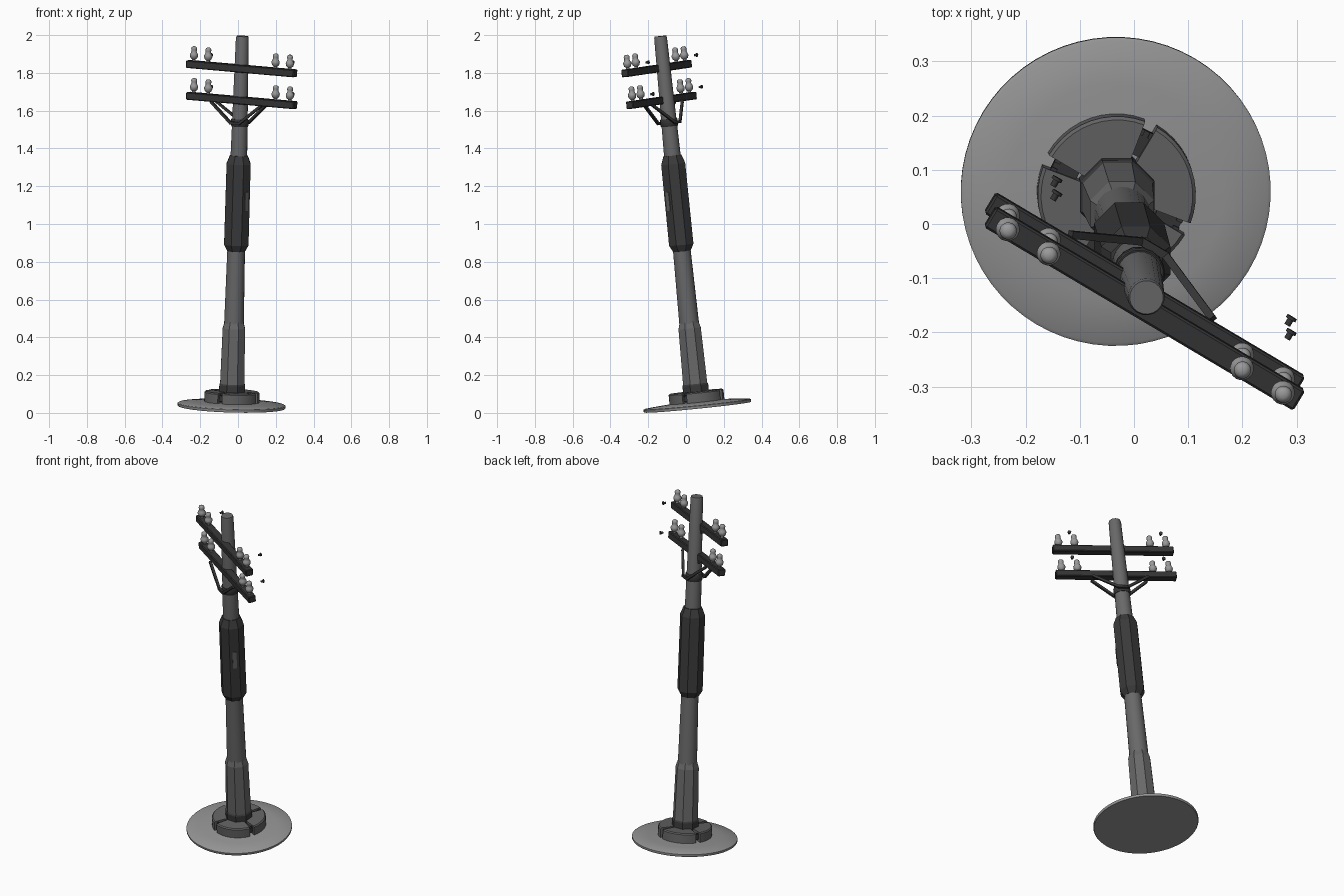
import bpy, bmesh, math
from mathutils import Matrix, Vector

if "Cube" in bpy.data.objects:
    bpy.data.objects.remove(bpy.data.objects["Cube"])

# Leaning frame: everything is built upright, then tilted together
W = Vector((0.029, -0.1, 1)).normalized()
U = Vector((0.857, -0.515, 0))
U = (U - W * U.dot(W)).normalized()
V = W.cross(U)
FRAME = Matrix((U, V, W)).transposed().to_4x4()
FRAME.translation = Vector((-0.034, 0.061, 0.03))


def mat(name, v):
    m = bpy.data.materials.new(name)
    m.diffuse_color = (v, v, v, 1)
    m.use_nodes = True
    m.node_tree.nodes["Principled BSDF"].inputs["Base Color"].default_value = m.diffuse_color
    return m


DISC = mat("pale grey ground", 0.30)
STONE = mat("mid grey concrete", 0.125)
POLE = mat("grey pole", 0.14)
DARK = mat("dark sleeve", 0.042)
ARM = mat("dark arm metal", 0.035)
GLASS = mat("light ceramic", 0.32)


def finish(bm, name, material, smooth=None):
    bmesh.ops.recalc_face_normals(bm, faces=bm.faces)
    me = bpy.data.meshes.new(name)
    bm.to_mesh(me)
    bm.free()
    me.materials.append(material)
    ob = bpy.data.objects.new(name, me)
    bpy.context.collection.objects.link(ob)
    ob.matrix_world = FRAME
    if smooth:
        bpy.ops.object.select_all(action='DESELECT')
        ob.select_set(True)
        bpy.context.view_layer.objects.active = ob
        bpy.ops.object.shade_smooth_by_angle(angle=math.radians(smooth))
    return ob


def lathe(name, profile, n, material, at=(0, 0, 0), turn=0, smooth=None, rot=None):
    """Turn (radius, height) points into a capped solid."""
    bm = bmesh.new()
    rings = []
    for r, z in profile:
        rings.append([bm.verts.new((r * math.cos(turn + 2 * math.pi * i / n),
                                    r * math.sin(turn + 2 * math.pi * i / n), z)) for i in range(n)])
    for a, b in zip(rings, rings[1:]):
        for i in range(n):
            j = (i + 1) % n
            bm.faces.new((a[i], a[j], b[j], b[i]))
    bm.faces.new(rings[0])
    bm.faces.new(rings[-1])
    if rot:
        bmesh.ops.transform(bm, matrix=rot, verts=bm.verts)
    bmesh.ops.translate(bm, vec=at, verts=bm.verts)
    return finish(bm, name, material, smooth)


def box(name, size, at, material, rot=None, bevel=0):
    bm = bmesh.new()
    bmesh.ops.create_cube(bm, size=1)
    bmesh.ops.scale(bm, vec=size, verts=bm.verts)
    if bevel:
        bmesh.ops.bevel(bm, geom=bm.edges[:], offset=bevel, segments=1, affect='EDGES')
    if rot:
        bmesh.ops.transform(bm, matrix=rot, verts=bm.verts)
    bmesh.ops.translate(bm, vec=at, verts=bm.verts)
    return finish(bm, name, material)


def bar(name, p, q, thick, material):
    p, q = Vector(p), Vector(q)
    rot = (q - p).to_track_quat('Z', 'Y').to_matrix().to_4x4()
    return box(name, (thick, thick, (q - p).length + thick * 0.6), (p + q) / 2, material, rot)


def wedge(name, a0, a1, section, material, steps=10):
    """Part of a ring with a closed cross-section."""
    bm = bmesh.new()
    rows = []
    for k in range(steps + 1):
        a = a0 + (a1 - a0) * k / steps
        rows.append([bm.verts.new((r * math.cos(a), r * math.sin(a), z)) for r, z in section])
    m = len(section)
    for a, b in zip(rows, rows[1:]):
        for i in range(m):
            bm.faces.new((a[i], a[(i + 1) % m], b[(i + 1) % m], b[i]))
    bm.faces.new(rows[0])
    bm.faces.new(rows[-1])
    return finish(bm, name, material, 30)


# Ground disc, slightly domed
lathe("ground_disc", [(0.283, 0), (0.286, 0.004), (0.286, 0.014), (0.28, 0.018), (0.2, 0.025),
                      (0.1, 0.032), (0.02, 0.034)], 64, DISC, smooth=40)

# Footing: four ring blocks with clamps in the gaps
for k in range(4):
    c = math.radians(5 + 90 * k)
    wedge("footing_block", c + 0.085, c + math.pi / 2 - 0.085,
          [(0.06, 0.02), (0.146, 0.02), (0.146, 0.078), (0.14, 0.084), (0.06, 0.084)], STONE)
    R = Matrix.Rotation(c, 4, 'Z')
    box("footing_clamp", (0.05, 0.026, 0.03), R @ Vector((0.105, 0, 0.055)), ARM, R)
    for s in (-1, 1):
        box("clamp_bolt", (0.012, 0.012, 0.012), R @ Vector((0.125, 0.011 * s, 0.07)), ARM, R)

# Pole: dark foot band, thick lower section, round shaft
T8 = math.radians(-14 + 22.5)
lathe("foot_band", [(0.074, 0.02), (0.074, 0.118), (0.069, 0.126)], 8, DARK, turn=T8)
lathe("lower_pole", [(0.07, 0.1), (0.064, 0.42), (0.05, 0.465)], 8, POLE, turn=T8)
lathe("pole_shaft", [(0.053, 0.4), (0.046, 0.9), (0.044, 1.35), (0.034, 1.965), (0.031, 1.975)],
      20, POLE, smooth=35)

# Dark octagonal sleeve with a small plate
lathe("sleeve", [(0.05, 0.83), (0.07, 0.865), (0.069, 1.295), (0.051, 1.34)], 8, DARK, turn=T8)
R = Matrix.Rotation(math.radians(-14), 4, 'Z')
box("sleeve_plate", (0.006, 0.022, 0.1), R @ Vector((0.065, 0, 1.1)), STONE, R)

# Band that carries the braces
lathe("brace_band", [(0.044, 1.495), (0.047, 1.5), (0.047, 1.53), (0.044, 1.535)], 16, ARM, smooth=40)

INSULATOR = [(0.008, 0.015), (0.01, 0.028), (0.018, 0.034), (0.022, 0.046), (0.022, 0.054),
             (0.017, 0.062), (0.014, 0.07), (0.015, 0.078), (0.016, 0.084), (0.013, 0.092),
             (0.006, 0.096)]
TO_BACK = Matrix.Rotation(-math.pi / 2, 4, 'X')

# Two cross arms with insulators and small knobs behind them
for label, w, v in (("upper", 1.806, -0.031), ("lower", 1.636, -0.021)):
    box(label + "_arm", (0.665, 0.043, 0.04), (0.02, v, w), ARM, bevel=0.004)
    for s in (-1, 1):
        for d in (0.208, 0.296):
            lathe(label + "_insulator", INSULATOR, 16, GLASS, at=(0.02 + s * d, v, w), smooth=40)
        lathe(label + "_knob", [(0.006, -0.009), (0.006, 0.003), (0.01, 0.003), (0.01, 0.009)],
              10, ARM, at=(0.02 + s * 0.252, v + 0.098, w + 0.046), rot=TO_BACK, smooth=40)

# V braces on both sides of the pole
for side, v_top, v_low in (("back", 0.004, 0.052), ("front", -0.046, -0.052)):
    for s in (-1, 1):
        bar(side + "_brace", (s * 0.15, v_top, 1.615), (s * 0.026, v_low, 1.515), 0.014, ARM)
    bar(side + "_brace_foot", (-0.026, v_low, 1.515), (0.026, v_low, 1.515), 0.015, ARM)
